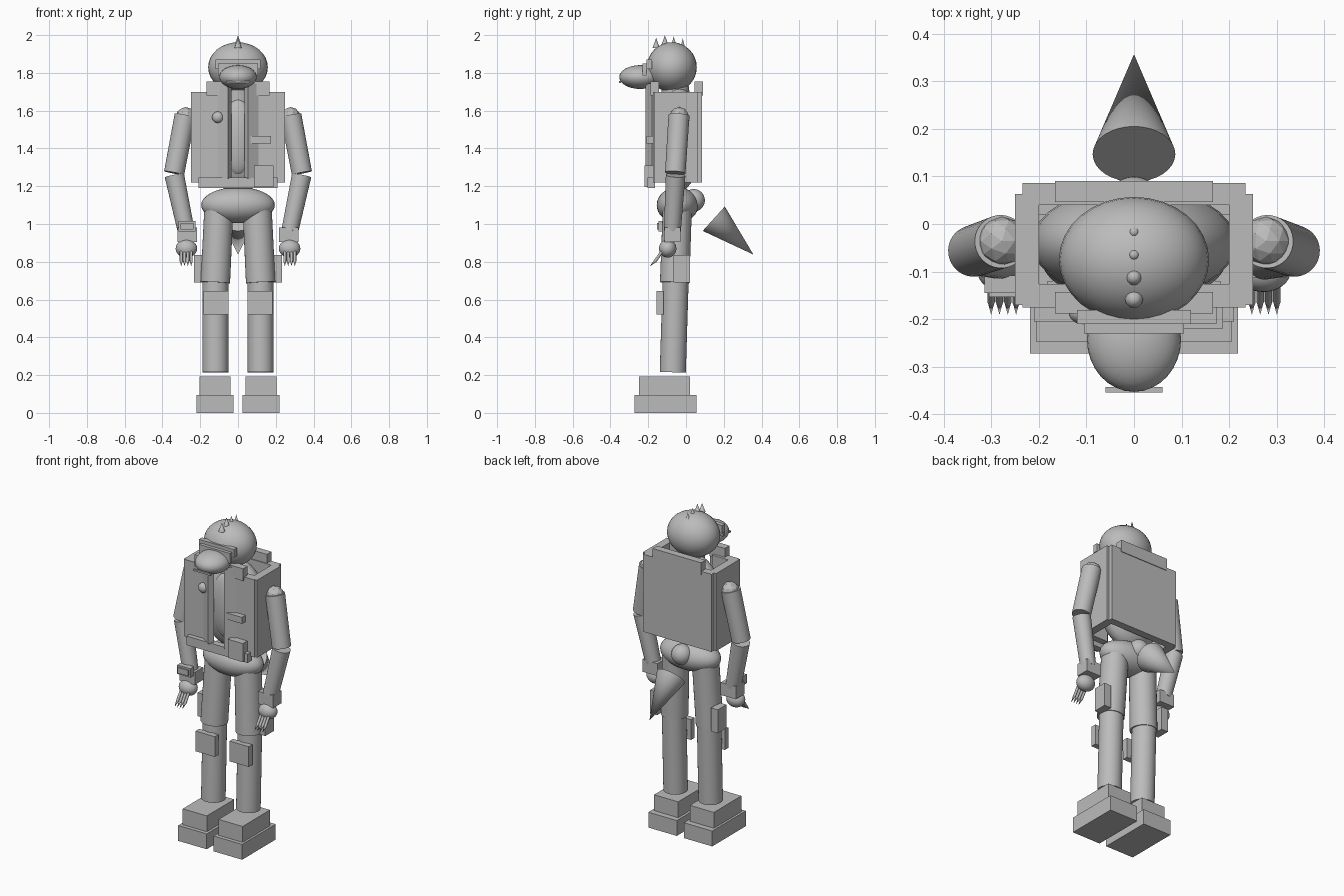
import bpy
from math import radians
from mathutils import Vector

cube = bpy.data.objects.get("Cube")
if cube:
    bpy.data.objects.remove(cube, do_unlink=True)

grey = bpy.data.materials.new("plain_grey")
grey.use_nodes = True
grey.diffuse_color = (0.5, 0.5, 0.5, 1)
grey.node_tree.nodes["Principled BSDF"].inputs["Base Color"].default_value = (0.5, 0.5, 0.5, 1)


def finish(name, smooth=False):
    ob = bpy.context.object
    ob.name = name
    ob.data.materials.append(grey)
    if smooth:
        bpy.ops.object.transform_apply(location=False, rotation=False, scale=True)
        bpy.ops.object.shade_smooth_by_angle(angle=radians(35))
    return ob


def box(name, x, y, z):
    """Box from its (min, max) range on each axis."""
    bpy.ops.mesh.primitive_cube_add(size=1, location=[sum(r) / 2 for r in (x, y, z)])
    bpy.context.object.scale = [abs(r[1] - r[0]) for r in (x, y, z)]
    return finish(name)


def ball(name, centre, radii):
    bpy.ops.mesh.primitive_uv_sphere_add(segments=32, ring_count=16, location=centre)
    bpy.context.object.scale = radii
    return finish(name, True)


def rod(name, start, end, r1, r2, sides=32):
    """Cylinder or cone between two points."""
    a, b = Vector(start), Vector(end)
    bpy.ops.mesh.primitive_cone_add(vertices=sides, radius1=r1, radius2=r2,
                                    depth=(b - a).length, location=(a + b) / 2)
    bpy.context.object.rotation_euler = (b - a).to_track_quat('Z', 'Y').to_euler()
    return finish(name, True)


# Head, snout and visor
ball("head", (0, -0.075, 1.83), (0.158, 0.132, 0.132))
ball("snout", (0, -0.243, 1.778), (0.099, 0.11, 0.063))
box("mouth", (-0.06, 0.06), (-0.354, -0.343), (1.746, 1.757))
box("visor_band", (-0.12, 0.12), (-0.21, -0.181), (1.82, 1.87))
box("visor_lens", (-0.105, 0.105), (-0.23, -0.21), (1.787, 1.85))
for y, base, tip, r in ((-0.158, 1.932, 1.985, 0.019), (-0.112, 1.95, 2.0, 0.017),
                        (-0.065, 1.95, 1.992, 0.013), (-0.017, 1.93, 1.982, 0.013)):
    rod("head_spike", (0, y, base), (0, y, tip), r, 0, 12)

# Body under the jacket
rod("neck", (0, -0.05, 1.6), (0, -0.06, 1.76), 0.08, 0.07)
ball("torso", (0, -0.04, 1.45), (0.215, 0.12, 0.28))
ball("belly", (0, -0.12, 1.46), (0.09, 0.05, 0.2))
ball("hips", (0, -0.045, 1.1), (0.195, 0.11, 0.095))
ball("tail_root", (0, 0.04, 1.125), (0.06, 0.06, 0.06))
rod("tail", (0, 0.147, 1.028), (0, 0.357, 0.838), 0.087, 0)

# Jacket
box("jacket_back", (-0.235, 0.235), (0.04, 0.086), (1.22, 1.70))
box("back_collar", (-0.166, 0.166), (0.046, 0.09), (1.68, 1.755))
box("belt", (-0.21, 0.21), (-0.205, -0.165), (1.19, 1.245))
box("pouch", (0.085, 0.187), (-0.22, -0.175), (1.195, 1.31))
box("chest_strap", (0.065, 0.174), (-0.21, -0.17), (1.425, 1.465))
ball("chest_button", (-0.107, -0.187, 1.565), (0.03, 0.024, 0.03))

# Paired parts
for side, s in (("left", 1), ("right", -1)):
    def mbox(name, x, y, z):
        return box(f"{side}_{name}", (s * x[0], s * x[1]), y, z)

    def mball(name, c, radii):
        return ball(f"{side}_{name}", (s * c[0], c[1], c[2]), radii)

    def mrod(name, a, b, r1, r2, sides=32):
        return rod(f"{side}_{name}", (s * a[0], *a[1:]), (s * b[0], *b[1:]), r1, r2, sides)

    # Jacket sides, fronts and angled lapels
    mbox("jacket_side", (0.2, 0.25), (-0.17, 0.063), (1.22, 1.70))
    mbox("jacket_front", (0.09, 0.235), (-0.176, -0.126), (1.22, 1.70))
    mbox("front_collar", (0.06, 0.166), (-0.188, -0.143), (1.68, 1.755))
    lapel = mbox("lapel", (0.04, 0.105), (-0.198, -0.163), (1.24, 1.745))
    lapel.location.y = -0.183
    lapel.rotation_euler.z = s * radians(32)

    # Arms
    bpy.ops.mesh.primitive_ico_sphere_add(subdivisions=2, radius=0.052,
                                          location=(s * 0.278, -0.036, 1.567))
    finish(f"{side}_shoulder")
    mrod("upper_arm", (0.28, -0.037, 1.575), (0.338, -0.057, 1.27), 0.056, 0.054)
    mrod("forearm", (0.337, -0.055, 1.258), (0.275, -0.072, 0.965), 0.052, 0.045)
    mbox("cuff", (0.217, 0.32), (-0.113, -0.03), (0.905, 0.982))
    mball("hand", (0.273, -0.097, 0.87), (0.057, 0.046, 0.048))
    for i in range(4):
        x = 0.248 + i * 0.0175
        mrod("finger", (x, -0.12, 0.865), (x, -0.164, 0.802), 0.008, 0.008, 12)
        mrod("claw", (x, -0.162, 0.805), (x, -0.191, 0.777), 0.008, 0, 12)

    # Legs and boots
    mrod("thigh", (0.1, -0.045, 1.11), (0.12, -0.06, 0.69), 0.077, 0.078)
    mrod("shin", (0.12, -0.055, 0.7), (0.12, -0.07, 0.215), 0.069, 0.069)
    mbox("knee_pad", (0.05, 0.182), (-0.155, -0.12), (0.52, 0.645))
    mbox("holster", (0.185, 0.232), (-0.065, 0.02), (0.69, 0.835))
    mbox("boot_upper", (0.04, 0.205), (-0.248, 0.02), (0.095, 0.193))
    mbox("boot_sole", (0.024, 0.219), (-0.272, 0.056), (0, 0.095))

# Wrist device on the right arm
box("wrist_device", (-0.315, -0.225), (-0.145, -0.108), (0.96, 1.015))
box("wrist_screen", (-0.305, -0.235), (-0.154, -0.145), (0.97, 1.005))
